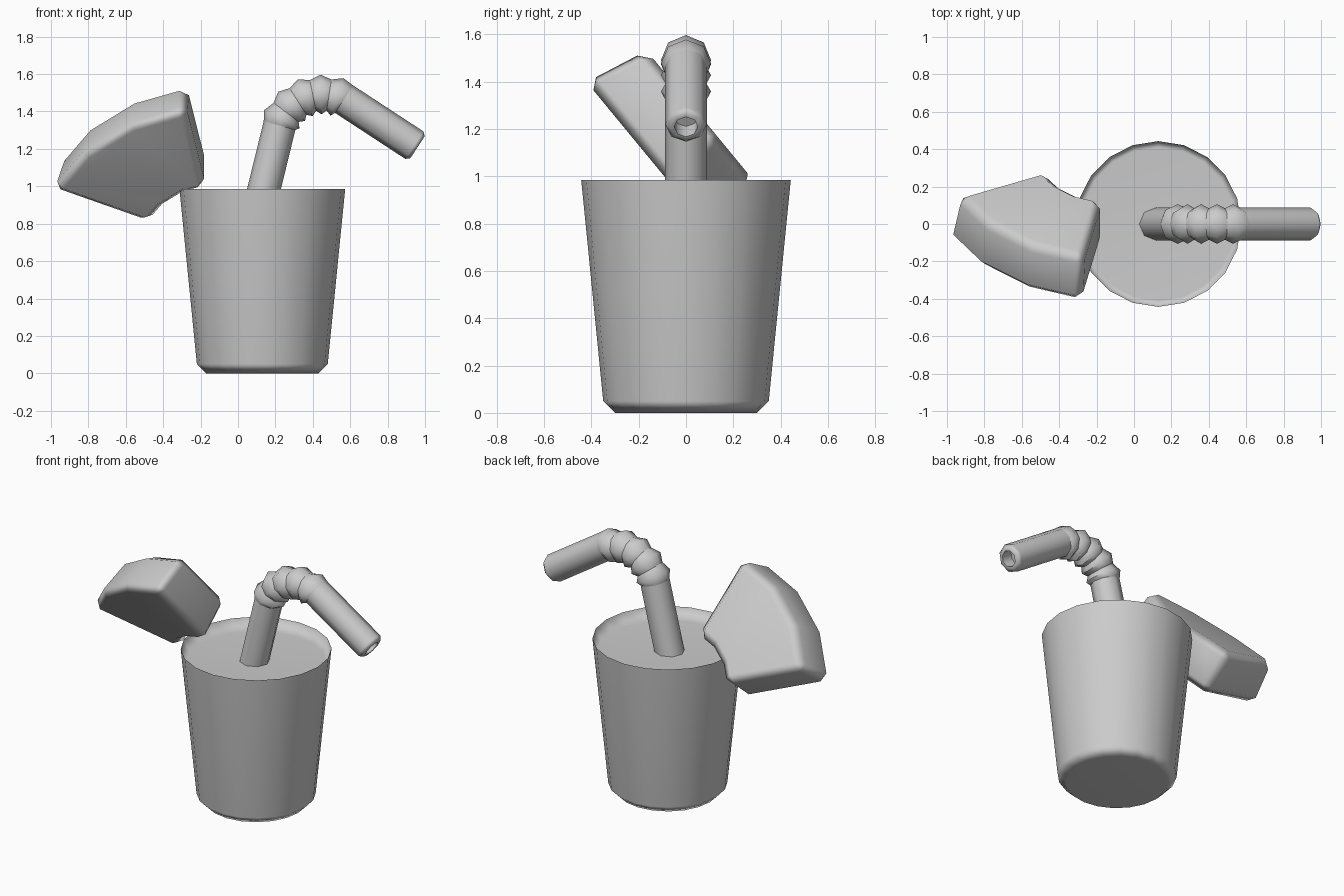
import bpy, bmesh
from math import sin, cos, pi, radians, degrees, atan2
from mathutils import Vector

if "Cube" in bpy.data.objects:
    bpy.data.objects.remove(bpy.data.objects["Cube"])


def finish(name, bm, angle):
    bmesh.ops.recalc_face_normals(bm, faces=bm.faces)
    mesh = bpy.data.meshes.new(name)
    bm.to_mesh(mesh)
    bm.free()
    ob = bpy.data.objects.new(name, mesh)
    bpy.context.collection.objects.link(ob)
    bpy.ops.object.select_all(action='DESELECT')
    ob.select_set(True)
    bpy.context.view_layer.objects.active = ob
    bpy.ops.object.shade_smooth_by_angle(angle=radians(angle))
    # Keep the big faces looking flat
    weighted = ob.modifiers.new("weighted_normals", 'WEIGHTED_NORMAL')
    weighted.keep_sharp = True
    return ob


def sweep(name, rings, sides, angle, creases=()):
    """Skin rings (x, z, heading in degrees, radius) lying along the xz plane."""
    bm = bmesh.new()
    loops = []
    for x, z, heading, r in rings:
        h = radians(heading)
        up, side = Vector((-sin(h), 0, cos(h))), Vector((0, 1, 0))
        loops.append([bm.verts.new(Vector((x, 0, z)) + r * (cos(a) * up + sin(a) * side))
                      for a in (2 * pi * i / sides for i in range(sides))])
    for a, b in zip(loops, loops[1:]):
        for i in range(sides):
            j = (i + 1) % sides
            bm.faces.new((a[i], a[j], b[j], b[i]))
    bm.faces.new(loops[0])
    bm.faces.new(loops[-1])
    for c in creases:
        for i in range(sides):
            bm.edges.get((loops[c][i], loops[c][(i + 1) % sides])).smooth = False
    return finish(name, bm, angle)


# Cup with the drink surface just below the rim
cup_profile = [(0.30, 0), (0.35, 0.05), (0.443, 0.985), (0.41, 0.905)]
sweep("cup", [(0.13, z, 90, r) for r, z in cup_profile], 20, 75)

# Bendy straw: lower tube, five bellows around an arc, upper tube, open tip
TUBE, FOLD, VALLEY = 0.088, 0.106, 0.084
straw = [(0.113, 0.88, 76, TUBE), (0.222, 1.325, 74, TUBE)]
creases = [1]
folds, start, end = 5, 63, -19
step = (end - start) / (2 * (folds - 1))
for i in range(2 * folds - 1):
    h = start + i * step
    if i % 2:
        creases.append(len(straw))
    straw.append((0.450 - 0.242 * sin(radians(h)), 1.249 + 0.242 * cos(radians(h)), h,
                  VALLEY if i % 2 else FOLD))
base, tip = Vector((0.567, 1.466)), Vector((0.96, 1.209))
d = (tip - base).normalized()
bend = degrees(atan2(d.y, d.x))
creases.append(len(straw))
straw.append((*base, bend, TUBE))
for back, r in [(0.02, TUBE), (0, 0.07), (0, 0.05), (0.08, 0.05)]:
    straw.append((*(tip - d * back), bend, r))
sweep("straw", straw, 8, 58, creases)

# Fruit wedge: ring sector in a tilted plane, narrower at the back, bevelled
u, v, n = Vector((1, 0, 0)), Vector((0, -0.636, 0.772)), Vector((0, 0.772, 0.636))
angles = [radians(101 + 54.5 * i / 3) for i in range(4)]
bm = bmesh.new()
front, back = [[bm.verts.new(u * (-0.09 + r * cos(a)) + v * (0.38 + r * sin(a)) + n * depth)
                for r, ring in ((outer, angles), (0.43, angles[::-1])) for a in ring]
               for depth, outer in ((0.565, 1.0), (0.845, 0.94))]
bm.faces.new(front)
bm.faces.new(back)
for i in range(len(front)):
    j = (i + 1) % len(front)
    bm.faces.new((front[i], front[j], back[j], back[i]))
bmesh.ops.recalc_face_normals(bm, faces=bm.faces)
sharp = [e for e in bm.edges if e.calc_face_angle() > radians(40)]
bmesh.ops.bevel(bm, geom=sharp, offset=0.045, segments=1, profile=0.5, affect='EDGES')
finish("fruit_wedge", bm, 65)
